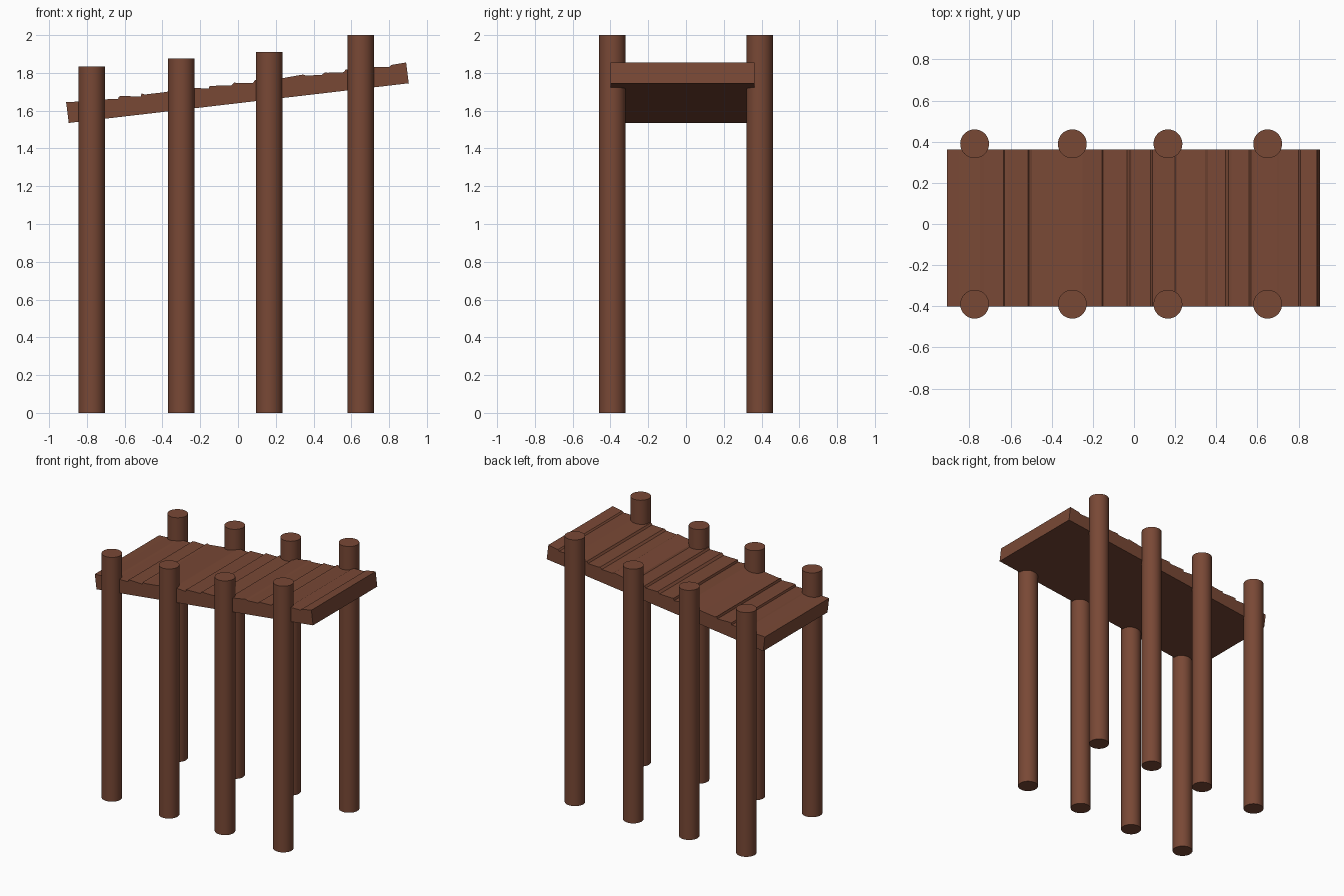
import bpy, bmesh, math

if "Cube" in bpy.data.objects:
    bpy.data.objects.remove(bpy.data.objects["Cube"])

wood = bpy.data.materials.new("brown_wood")
wood.diffuse_color = (0.19, 0.065, 0.036, 1)
wood.use_nodes = True
wood.node_tree.nodes["Principled BSDF"].inputs["Base Color"].default_value = wood.diffuse_color


def finish(name, bm):
    bmesh.ops.recalc_face_normals(bm, faces=bm.faces)
    me = bpy.data.meshes.new(name)
    bm.to_mesh(me)
    bm.free()
    me.materials.append(wood)
    ob = bpy.data.objects.new(name, me)
    bpy.context.collection.objects.link(ob)
    return ob


# Posts: four pairs, rising towards the high end of the deck
for i, (x, h) in enumerate([(-0.775, 1.835), (-0.3, 1.875), (0.165, 1.91), (0.65, 2.0)]):
    for side, y in (("front", -0.39), ("back", 0.39)):
        bpy.ops.mesh.primitive_cylinder_add(vertices=48, radius=0.07, depth=h,
                                            location=(x, y, h / 2))
        post = bpy.context.object
        post.name = f"{side}_post_{i + 1}"
        post.data.materials.append(wood)
        bpy.ops.object.shade_smooth_by_angle(angle=math.radians(40))

# Sloping deck: side profile with grooved top, as (x, depth below the top line)
grooves = [(-0.91, 0), (-0.85, 0.004), (-0.75, 0.002), (-0.73, 0.006), (-0.635, 0.016),
           (-0.63, 0.002), (-0.615, 0.002), (-0.515, 0.016), (-0.51, 0.0), (-0.495, 0.008),
           (-0.39, 0.008), (-0.25, 0.0), (-0.155, 0.017), (-0.15, 0.002), (-0.135, 0.004),
           (-0.035, 0.013), (-0.02, 0.0), (-0.01, 0.003), (0.08, 0.013), (0.09, 0.0),
           (0.105, 0.003), (0.2, 0.016), (0.21, 0.008), (0.345, 0.0), (0.36, 0.008),
           (0.445, 0.013), (0.46, 0.002), (0.475, 0.006), (0.56, 0.013), (0.57, 0.0),
           (0.585, 0.003), (0.695, 0.007), (0.705, 0.003), (0.8, 0.013), (0.81, 0.004),
           (0.89, 0)]
slope = 0.21 / 1.8
profile = [(x, 1.645 + (x + 0.91) * slope - d) for x, d in grooves]
profile += [(0.904, 1.745), (-0.896, 1.535)]

bm = bmesh.new()
face = bm.faces.new([bm.verts.new((x, -0.4, z)) for x, z in profile])
ext = bmesh.ops.extrude_face_region(bm, geom=[face], use_keep_orig=True)
for v in ext["geom"]:
    if isinstance(v, bmesh.types.BMVert):
        v.co.y = 0.363
finish("plank_deck", bm)
